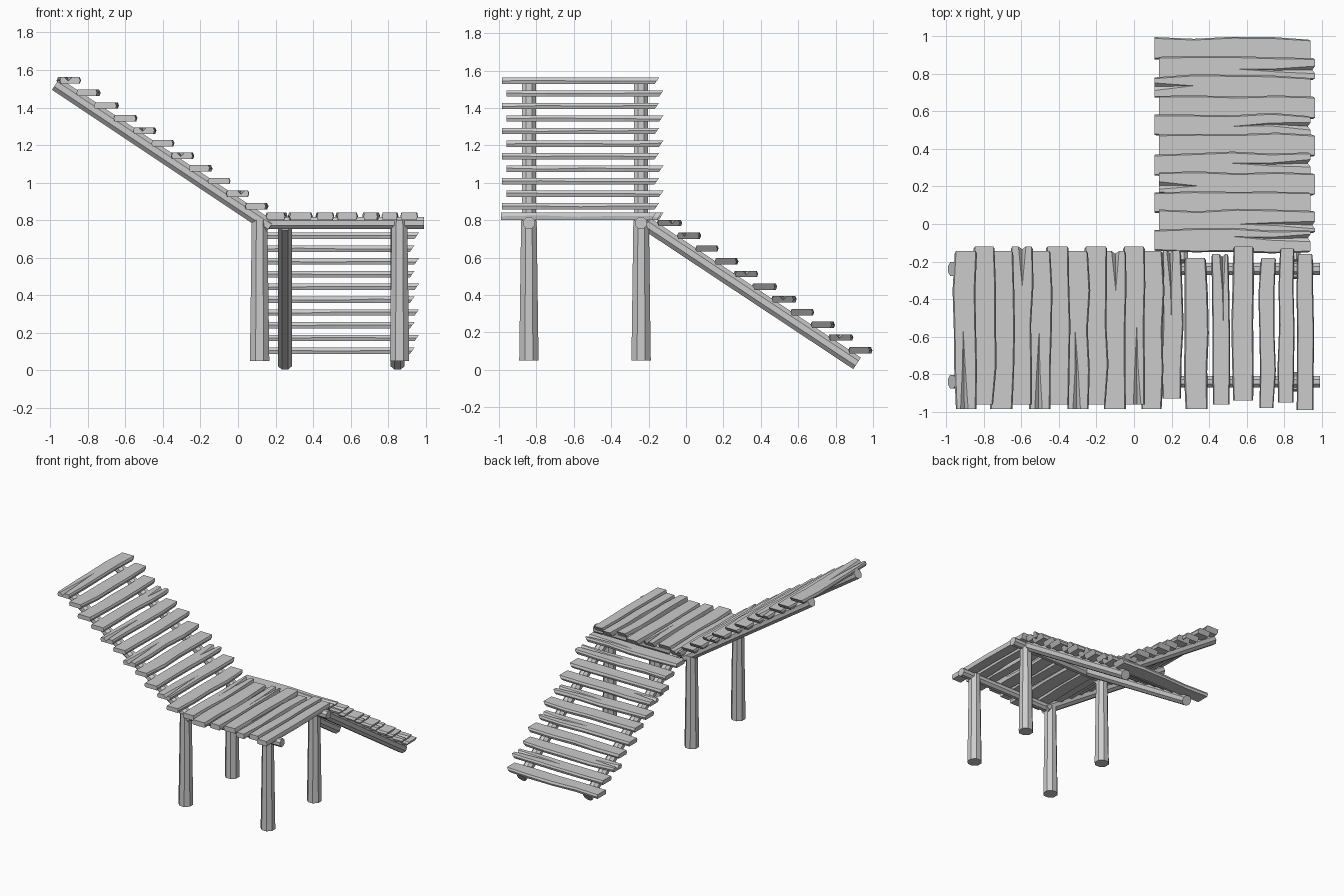
import bpy, bmesh, random
from mathutils import Vector, Matrix
from math import pi

random.seed(4)
cube = bpy.data.objects.get("Cube")
if cube:
    bpy.data.objects.remove(cube)

GREY = (0.6, 0.6, 0.6, 1)
wood = bpy.data.materials.new("grey wood")
wood.use_nodes = True
wood.diffuse_color = GREY
wood.node_tree.nodes["Principled BSDF"].inputs["Base Color"].default_value = GREY


def finish(name, bm):
    bmesh.ops.recalc_face_normals(bm, faces=bm.faces)
    mesh = bpy.data.meshes.new(name)
    bm.to_mesh(mesh)
    bm.free()
    mesh.materials.append(wood)
    obj = bpy.data.objects.new(name, mesh)
    bpy.context.collection.objects.link(obj)
    return obj


def log(name, start, end, r_start, r_end):
    """Eight-sided round timber between two points."""
    a, b = Vector(start), Vector(end)
    axis = b - a
    turn = axis.to_track_quat('Z', 'Y').to_matrix().to_4x4()
    bm = bmesh.new()
    bmesh.ops.create_cone(bm, cap_ends=True, segments=8, radius1=r_start,
                          radius2=r_end, depth=axis.length,
                          matrix=Matrix.Translation((a + b) / 2) @ turn @ Matrix.Rotation(pi / 8, 4, 'Z'))
    return finish(name, bm)


def plank(name, centre, length, width, thick, crack=0, reach=1.0, turn=0):
    """Rough board along local y; crack is the split end (-1, 0 or 1)."""
    bm = bmesh.new()
    h, rings = thick / 2, []
    split = random.uniform(-0.15, 0.15) * width
    for t in (-1, -0.5, 0, 0.5, 1):
        shift = random.uniform(-0.006, 0.006)
        w = width / 2 * random.uniform(0.92, 1.04) * (0.93 if abs(t) == 1 else 1)
        gap = max(0, 1 - (1 - crack * t) / reach) if crack else 0
        lip, deep = gap * width * 0.16, gap * thick * 0.6
        side = h * random.uniform(-0.2, 0.2)
        section = [(-w * 0.9, -h), (-w, side), (-w * 0.88, h), (split - lip, h),
                   (split, h - deep), (split + lip, h), (w * 0.88, h),
                   (w, side), (w * 0.9, -h)]
        # the underside is cut back a little at the far end
        rings.append([bm.verts.new((x + shift,
                                    t * length / 2 - (0.012 * (1 - z / h) if t == 1 else 0), z))
                      for x, z in section])
    n = len(rings[0])
    for r, s in zip(rings, rings[1:]):
        for i in range(n):
            j = (i + 1) % n
            bm.faces.new((r[i], r[j], s[j], s[i]))
    bm.faces.new(rings[0])
    bm.faces.new(rings[-1])
    bmesh.ops.remove_doubles(bm, verts=bm.verts, dist=0.0002)
    obj = finish(name, bm)
    obj.location = centre
    obj.rotation_euler.z = turn
    return obj


# Legs and the beams carrying the platform
for y, row in ((-0.84, "front"), (-0.24, "back")):
    for x, side in ((0.115, "right"), (0.86, "left")):
        log(f"{row}_{side}_leg", (x, y, 0.05), (x, y, 0.8), 0.056, 0.045)
    log(f"{row}_platform_beam", (0.12, y, 0.785), (0.99, y, 0.785), 0.034, 0.034)
    log(f"{row}_upper_ramp_beam", (0.17, y, 0.765), (-0.97, y, 1.525), 0.04, 0.04)

# Beams of the descending ramp
for x, side in ((0.25, "right"), (0.85, "left")):
    log(f"{side}_lower_ramp_beam", (x, -0.21, 0.78), (x, 0.915, 0.035), 0.04, 0.04)

# Platform boards: x centre, width, near end, far end, cracked end
deck = [(0.205, 0.11, -0.93, -0.14, 1), (0.33, 0.125, -0.985, -0.18, 0),
        (0.46, 0.095, -0.96, -0.16, 1), (0.58, 0.12, -0.94, -0.12, 0),
        (0.71, 0.085, -0.98, -0.18, 0), (0.81, 0.085, -0.95, -0.13, 0),
        (0.915, 0.095, -0.99, -0.16, 0)]
for i, (x, w, near, far, crack) in enumerate(deck):
    plank(f"platform_board_{i}", (x, (near + far) / 2, 0.822), far - near, w, 0.04, crack, 0.6)

# Steps of both ramps: cracked end by step, from top to bottom
upper_cracks = [-1, 0, 0, 1, -1, 0, -1, 0, 1, -1, 0]
lower_cracks = [1, 1, 0, -1, 1, 0, 1, 0, -1, 1, 0]
for i, (up, low) in enumerate(zip(upper_cracks, lower_cracks)):
    slide = 0.012 if i % 2 else -0.012
    plank(f"upper_ramp_step_{i}",
          (-0.9 + i * 0.0995, -0.552 + slide, 1.545 - i * 0.067),
          0.84, 0.125, 0.034, up, 0.5 if up > 0 else 0.85)
    plank(f"lower_ramp_step_{i}",
          (0.537 + slide, -0.09 + i * 0.102, 0.785 - i * 0.068),
          0.83, 0.125, 0.034, low, 0.85 if low > 0 else 0.5, -pi / 2)
